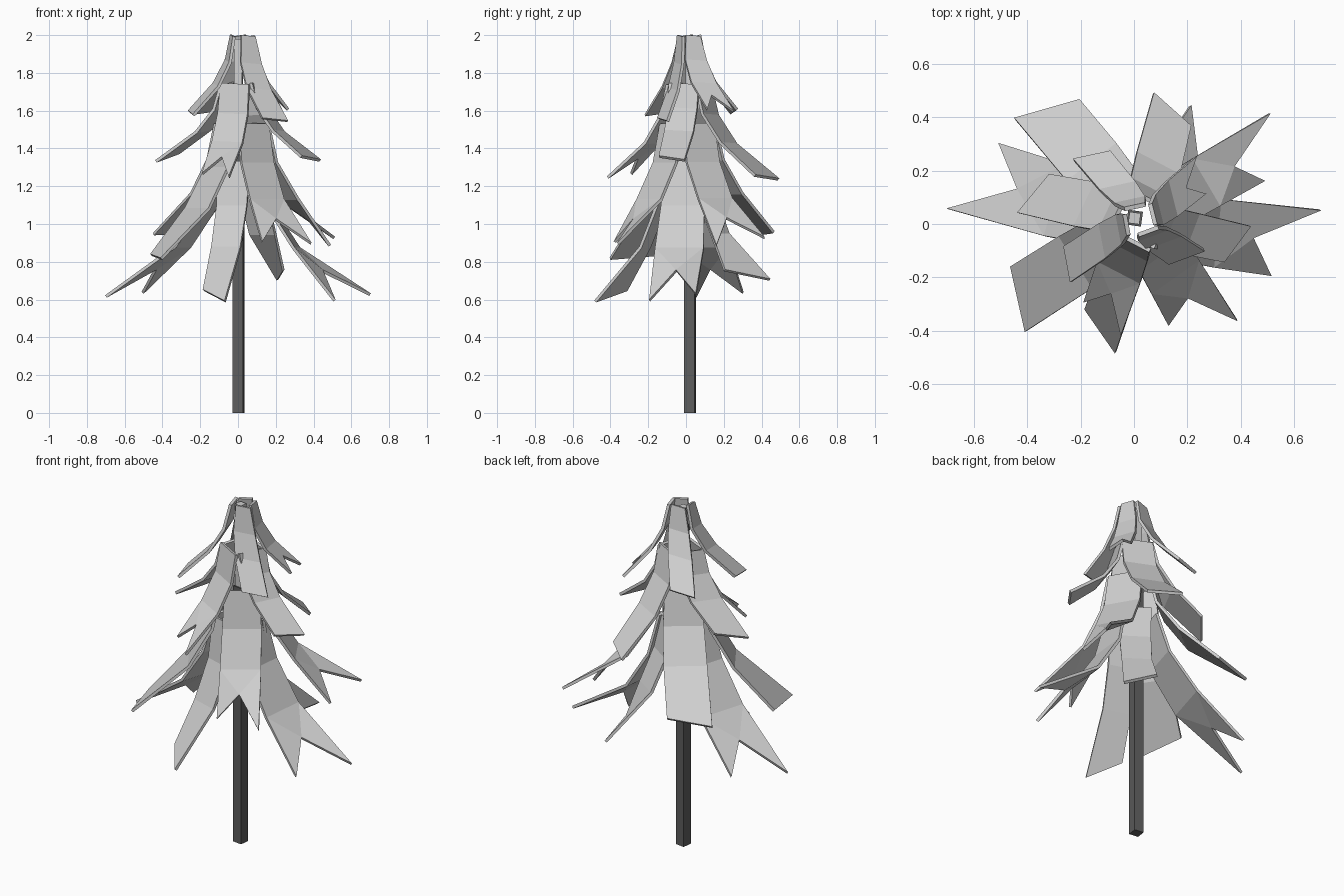
import bpy
import bmesh
import math
from mathutils import Vector

cube = bpy.data.objects.get("Cube")
if cube:
    bpy.data.objects.remove(cube)


def flat_material(name, value):
    mat = bpy.data.materials.new(name)
    mat.use_nodes = True
    colour = (value, value, value, 1)
    mat.diffuse_color = colour
    mat.node_tree.nodes["Principled BSDF"].inputs["Base Color"].default_value = colour
    return mat


leaf_grey = flat_material("leaf_grey", 0.62)
bark_grey = flat_material("bark_grey", 0.11)


def finish(name, bm, mat):
    mesh = bpy.data.meshes.new(name)
    bm.to_mesh(mesh)
    bm.free()
    mesh.materials.append(mat)
    obj = bpy.data.objects.new(name, mesh)
    bpy.context.collection.objects.link(obj)
    return obj


def square_post(name, z0, z1, side, mat):
    """Slightly turned square post."""
    bm = bmesh.new()
    bmesh.ops.create_cube(bm, size=1)
    obj = finish(name, bm, mat)
    obj.scale = (side, side, z1 - z0)
    obj.location = (0.002, 0.022, (z0 + z1) / 2)
    obj.rotation_euler.z = math.radians(-8)


# Trunk and the paler stem inside the crown
square_post("trunk", 0, 1.5, 0.056, bark_grey)
square_post("crown_stem", 1.5, 1.98, 0.042, leaf_grey)


# Each bough is a drooping plate bent along two creases, square or forked at the end.
# Skew turns its root and creases from square-on towards its slanted tip edge.
def bough(name, root, tip_a, tip_b, notched):
    root_z, root_r, root_width, centre_x, centre_y, skew = root
    a, b = Vector(tip_a), Vector(tip_b)
    mid = (a + b) / 2
    out = Vector((mid.x, mid.y, 0)).normalized()
    side = Vector((-out.y, out.x, 0))
    if (a - b).dot(side) < 0:
        a, b = b, a
    edge = (a - b).normalized()
    facing = Vector((edge.y, -edge.x, 0)).normalized()
    across = side.lerp(edge, skew).normalized()
    tip_width = (a - b).dot(across)
    start = Vector((centre_x, centre_y, root_z))
    start += (out + facing * skew).normalized() * root_r

    bm = bmesh.new()
    rows = []
    for along, drop, spread in ((0, 0, 0), (0.11, 0.33, 0.6), (0.4, 0.64, 0.92)):
        centre = start.lerp(mid, along)
        centre.z = root_z + (mid.z - root_z) * drop
        half = across * (root_width + (tip_width - root_width) * spread) / 2
        rows.append([bm.verts.new(centre + half), bm.verts.new(centre - half)])
    rows.append([bm.verts.new(a), bm.verts.new(b)])

    for (l0, r0), (l1, r1) in zip(rows[:2], rows[1:3]):
        bm.faces.new((l0, l1, r1, r0))
    (l0, r0), (l1, r1) = rows[2:]
    if notched:
        crease = (l0.co + r0.co) / 2
        n = bm.verts.new(crease.lerp(mid, 0.46))
        for tri in ((l0, l1, n), (l0, n, r0), (n, r1, r0)):
            bm.faces.new(tri)
    else:
        bm.faces.new((l0, l1, r1, r0))

    obj = finish(name, bm, leaf_grey)
    thick = obj.modifiers.new("thickness", "SOLIDIFY")
    thick.thickness = 0.016
    thick.offset = -1


# Tiers: root height, distance, width, centre and skew, then tip corners and fork flag
tiers = {
    "top": ((1.995, 0.045, 0.08, 0.022, 0.015, 1), [
        ((-0.225, 0.235, 1.58), (-0.085, 0.265, 1.6), False),
        ((-0.255, -0.08, 1.59), (-0.23, -0.215, 1.57), False),
        ((0.26, -0.09, 1.54), (0.125, -0.14, 1.555), False),
        ((0.26, 0.11, 1.6), (0.225, 0.25, 1.59), True)]),
    "upper": ((1.74, 0.075, 0.17, 0.02, 0.015, 0.4), [
        ((-0.31, 0.185, 1.37), (-0.43, 0.04, 1.325), False),
        ((-0.185, -0.285, 1.26), (-0.045, -0.41, 1.24), True),
        ((0.43, -0.005, 1.33), (0.33, -0.14, 1.35), False),
        ((0.07, 0.485, 1.23), (0.21, 0.36, 1.25), False)]),
    "middle": ((1.53, 0.1, 0.19, 0.02, 0.01, 0), [
        ((-0.445, 0.39, 0.94), (-0.2, 0.46, 0.95), False),
        ((-0.455, -0.155, 0.83), (-0.4, -0.4, 0.81), False),
        ((0.125, -0.37, 0.9), (0.385, -0.355, 0.89), True),
        ((0.505, 0.415, 0.92), (0.48, 0.16, 0.88), True)]),
    "lower": ((1.33, 0.095, 0.18, 0.01, 0, 0), [
        ((-0.695, 0.055, 0.61), (-0.5, 0.3, 0.63), True),
        ((-0.18, -0.31, 0.645), (-0.065, -0.475, 0.585), False),
        ((0.695, 0.055, 0.62), (0.505, -0.19, 0.59), True),
        ((0.205, 0.44, 0.7), (0.235, 0.2, 0.75), False)]),
}
for tier, (root, boughs) in tiers.items():
    for i, (tip_a, tip_b, notched) in enumerate(boughs, 1):
        bough(f"{tier}_bough_{i}", root, tip_a, tip_b, notched)
